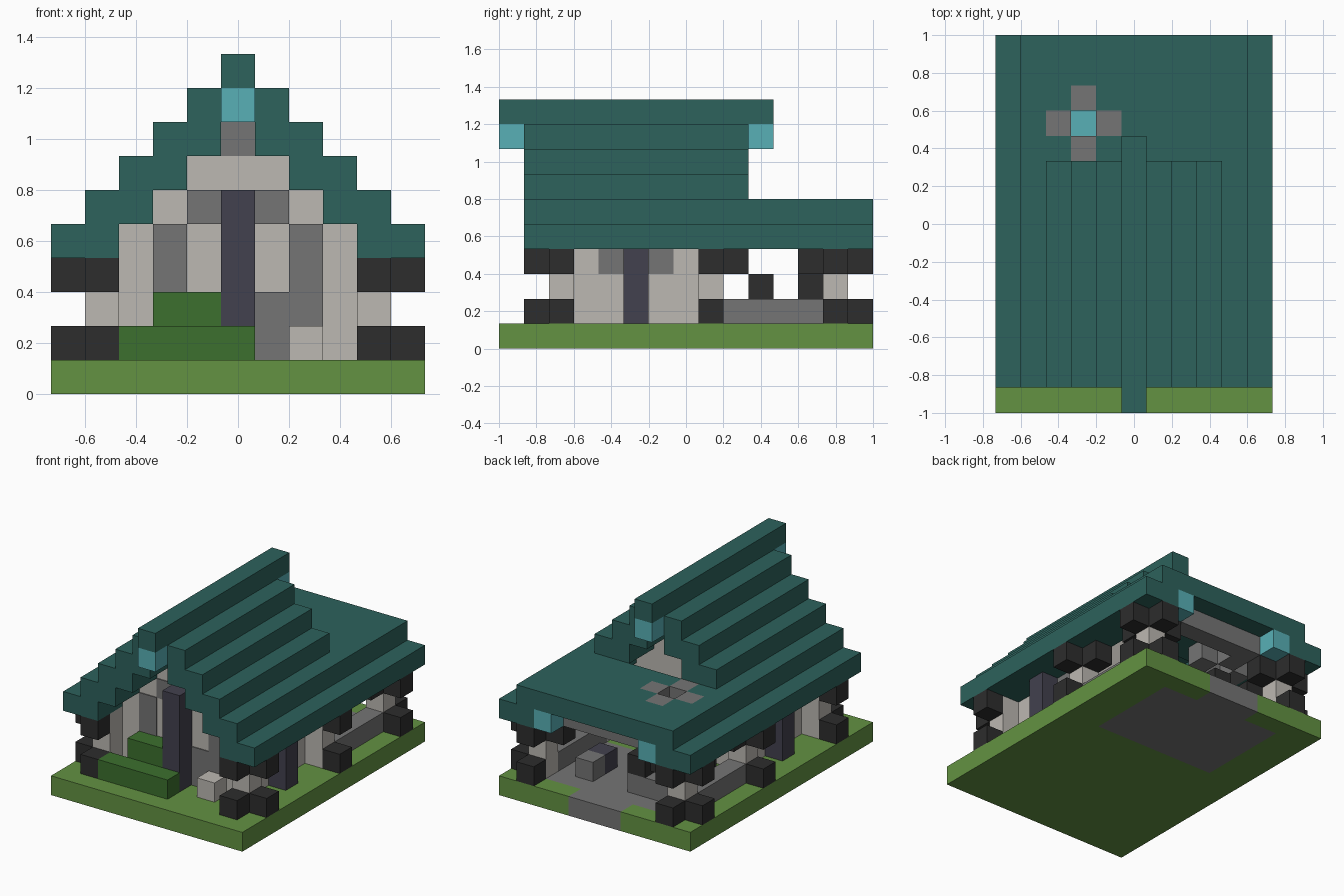
import bpy
import bmesh
from mathutils import Matrix

if "Cube" in bpy.data.objects:
    bpy.data.objects.remove(bpy.data.objects["Cube"])

CELL = 2 / 15      # edge of one building block
NX, NY = 11, 15    # blocks across and deep


def material(name, rgb):
    lin = [((c / 255 + 0.055) / 1.055) ** 2.4 for c in rgb] + [1]
    m = bpy.data.materials.new(name)
    m.use_nodes = True
    m.diffuse_color = lin
    m.node_tree.nodes["Principled BSDF"].inputs["Base Color"].default_value = lin
    return m


grass = material("grass green", (99, 146, 66))
hedge = material("hedge green", (60, 112, 46))
teal = material("roof teal", (45, 98, 92))
cyan = material("lamp cyan", (88, 176, 182))
stone = material("stone grey", (117, 117, 117))
plaster = material("plaster white", (188, 184, 178))
slate = material("post slate", (66, 65, 78))
black = material("timber black", (45, 45, 45))


def mirrored(boxes):
    """Boxes plus their copies on the other side of the centre line."""
    return boxes + [(NX - b[3], b[1], b[2], NX - b[0], b[4], b[5]) for b in boxes]


def cell(i, j, k, tall=1):
    return (i, j, k, i + 1, j + 1, k + tall)


def build(name, mat, boxes):
    """One object from boxes given as low and high corners in block units."""
    bm = bmesh.new()
    for x0, y0, z0, x1, y1, z1 in boxes:
        mid = ((x0 + x1 - NX) / 2 * CELL, (y0 + y1 - NY) / 2 * CELL, (z0 + z1) / 2 * CELL)
        size = ((x1 - x0) * CELL, (y1 - y0) * CELL, (z1 - z0) * CELL, 1)
        bmesh.ops.create_cube(bm, size=1, matrix=Matrix.Translation(mid) @ Matrix.Diagonal(size))
    mesh = bpy.data.meshes.new(name)
    bm.to_mesh(mesh)
    bm.free()
    mesh.materials.append(mat)
    ob = bpy.data.objects.new(name, mesh)
    bpy.context.scene.collection.objects.link(ob)


# Ground with a paved workshop floor and path
build("lawn", grass, [(0, 0, 0, 11, 9, 1)] + mirrored([(0, 9, 0, 2, 14, 1), (0, 14, 0, 4, 15, 1)]))
build("workshop_floor", stone, [(2, 9, 0, 9, 14, 1), (4, 14, 0, 7, 15, 1)])

# House body, stepped into the gable
build("house_walls", plaster, [(2, 3, 1, 9, 8, 5), (3, 3, 5, 8, 8, 6), (4, 3, 6, 7, 8, 7)])
build("gable_stone", stone, [(5, 3, 7, 6, 8, 8)])
build("front_step", plaster, [cell(7, 2, 1)])

# Stone trim let into the walls
T = 0.05
trim = mirrored([(7, 3 - T, 2, 8, 3, 5), (6, 3 - T, 5, 7, 3, 6)])
trim += [(6, 3 - T, 1, 7, 3, 3)]
trim += mirrored([(9, j, 3, 9 + T, j + 1, 4) for j in (4, 6)])
build("stone_trim", stone, trim)

# Slate posts in the middle of each wall
build("middle_posts", slate, [cell(5, 2, 1, 5)] + mirrored([cell(9, 5, 1, 3)]))

# Corner posts with crossing timber ends
build("corner_posts", plaster, mirrored([cell(9, j, 1, 3) for j in (2, 8, 13)]))
ends = []
for k in (1, 3):
    ends += [cell(10, j, k) for j in (2, 8, 13)]
    ends += [cell(9, 1, k), cell(9, 14, k)]
ends += [cell(9, 9, 3), cell(9, 12, 3), cell(8, 13, 3)]
build("timber_ends", black, mirrored(ends))

# Hedge by the front wall
build("front_hedge", hedge, [(2, 1, 1, 6, 2, 2), (3, 2, 1, 5, 3, 3)])

# Stepped roof with ridge
steps = [(0, 1, 4, 2, 15, 5), (1, 1, 5, 3, 10, 6)]
steps += [(k - 4, 1, k, k - 2, 10, k + 1) for k in (6, 7)]
steps += [(4, 1, 8, 5, 10, 9)]
build("stepped_roof", teal, mirrored(steps))
build("roof_ridge", teal, [(5, 0, 9, 6, 11, 10)])

# Flat workshop roof around the chimney
deck = [(1, 10, 5, 2, 13, 6), (5, 10, 5, 10, 13, 6), (1, 13, 5, 10, 15, 6)]
deck += [cell(i, j, 5) for i in (2, 4) for j in (10, 12)]
build("workshop_roof", teal, deck)
build("chimney", stone, [cell(i, j, 4, 2) for i, j in ((2, 11), (4, 11), (3, 10), (3, 12))])
build("roof_beam", stone, [(3, 13, 4, 8, 14, 5)])

# Lamps under the ridge and the back eave
build("lamps", cyan, [cell(5, 0, 8), (5, 9, 8, 6, 11, 9), (5, 1, 8, 6, 2, 9)]
      + mirrored([cell(8, 14, 4)]))

# Workshop fittings
build("low_walls", stone, mirrored([(9, 9, 1, 10, 13, 2)]))
build("forge_base", stone, [(2, 10, 1, 5, 11, 2), (2, 12, 1, 5, 13, 2), cell(2, 11, 1), cell(4, 11, 1)])
build("forge_fire", cyan, [cell(3, 11, 1)])
build("forge_posts", black, [cell(i, j, 2) for i in (2, 4) for j in (10, 12)])
build("work_block", stone, [cell(7, 12, 1)])
build("water_trough", slate, [cell(7, 11, 1)])
